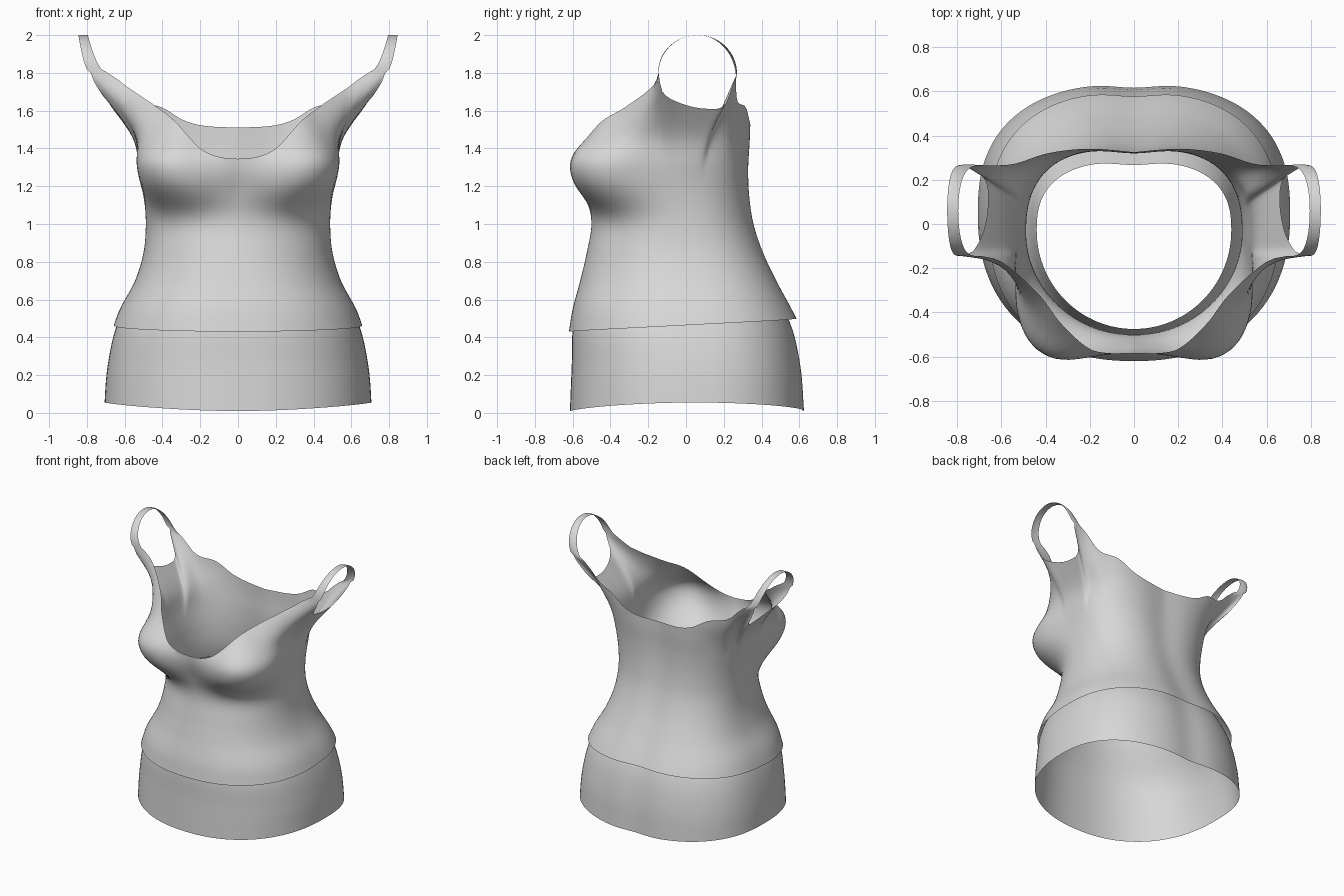
import bpy, bmesh
from math import sin, cos, radians, pi, exp, sqrt
from mathutils import Vector

cube = bpy.data.objects.get("Cube")
if cube:
    bpy.data.objects.remove(cube)

fabric = bpy.data.materials.new("light_grey_fabric")
fabric.use_nodes = True
GREY = (0.68, 0.68, 0.68, 1)
fabric.diffuse_color = GREY
fabric.node_tree.nodes["Principled BSDF"].inputs["Base Color"].default_value = GREY


def spline(rows, key):
    """Smooth interpolation of table rows whose first column is the key."""
    last = len(rows) - 1
    key = min(max(key, rows[0][0]), rows[last][0])
    i = max(k for k in range(last) if rows[k][0] <= key)

    def slope(k, c):
        a, b = rows[max(k - 1, 0)], rows[min(k + 1, last)]
        return (b[c] - a[c]) / (b[0] - a[0])

    a, b = rows[i], rows[i + 1]
    h = b[0] - a[0]
    t = (key - a[0]) / h
    s = t * t * (3 - 2 * t)
    return [a[c] * (1 - s) + b[c] * s
            + h * t * (1 - t) * ((1 - t) * slope(i, c) - t * slope(i + 1, c))
            for c in range(1, len(a))]


# Section tables: height, half width, front y, back y, centre y,
# squareness of the front half, squareness of the back half
BODICE = [
    (0.43, 0.67, -0.62, 0.63, 0.02, 2.3, 2.5),
    (0.55, 0.625, -0.60, 0.57, 0.01, 2.3, 2.5),
    (0.70, 0.545, -0.56, 0.49, 0.0, 2.2, 2.5),
    (0.85, 0.50, -0.525, 0.42, -0.02, 2.1, 2.5),
    (1.00, 0.488, -0.50, 0.37, -0.04, 2.0, 2.5),
    (1.15, 0.497, -0.515, 0.345, -0.07, 2.4, 2.7),
    (1.30, 0.52, -0.545, 0.335, -0.1, 2.9, 3.0),
    (1.45, 0.54, -0.53, 0.335, -0.1, 2.7, 3.3),
    (1.60, 0.61, -0.42, 0.325, -0.1, 2.5, 3.5),
    (1.80, 0.72, -0.30, 0.29, -0.1, 2.5, 3.5),
]
SKIRT = [
    (0.0, 0.71, -0.615, 0.635, 0.05, 2.3, 2.5),
    (0.25, 0.69, -0.605, 0.615, 0.04, 2.3, 2.5),
    (0.48, 0.635, -0.595, 0.56, 0.02, 2.3, 2.5),
    (0.75, 0.49, -0.52, 0.42, 0.0, 2.1, 2.5),
    (0.95, 0.44, -0.475, 0.285, -0.03, 2.0, 2.6),
]
# Top edge from front centre to back centre: angle, x, y, z
EDGE = [
    (0, 0.0, -0.585, 1.345),
    (11, 0.1, -0.585, 1.355),
    (23, 0.2, -0.565, 1.40),
    (43, 0.33, -0.45, 1.54),
    (60, 0.43, -0.32, 1.62),
    (76, 0.60, -0.17, 1.735),
    (81, 0.69, -0.145, 1.80),
    (85, 0.78, -0.145, 1.80),
    (88, 0.73, -0.125, 1.70),
    (94, 0.68, -0.03, 1.64),
    (103, 0.66, 0.11, 1.61),
    (110, 0.68, 0.21, 1.635),
    (115, 0.765, 0.267, 1.79),
    (119, 0.67, 0.265, 1.765),
    (125, 0.55, 0.27, 1.655),
    (135, 0.41, 0.315, 1.62),
    (146, 0.29, 0.335, 1.55),
    (158, 0.18, 0.34, 1.52),
    (180, 0.0, 0.325, 1.51),
]


def section(table, deg, z):
    """Point on a rounded section, at an angle measured from the front."""
    w, front, back, mid, front_n, back_n = spline(table, z)
    s, c = sin(radians(deg)), cos(radians(deg))
    if deg in (0, 180):
        s = 0.0
    depth, n = (mid - front, front_n) if c > 0 else (back - mid, back_n)
    r = (abs(s / w) ** n + abs(c / depth) ** n) ** (-1 / n)
    p = Vector((r * s, mid - r * c, z))
    if c < 0:  # shallow hollow along the spine
        p.y -= 0.018 * exp(-(p.x / 0.13) ** 2)
    return p


def bodice_base(deg, z):
    """Section of the bodice, swelling outward at the bust."""
    swell = 0.115 * exp(-((deg - 38) / 28) ** 2 - abs((z - 1.27) / 0.165) ** 3)
    out = Vector((sin(radians(deg)) if deg else 0, -cos(radians(deg)), 0))
    return section(BODICE, deg, z) + out * swell


def bodice_point(deg, t):
    edge = Vector(spline(EDGE, deg))
    hem = 0.465 - 0.035 * cos(radians(deg))
    z = hem + (edge.z - hem) * t
    pull = max(0, (z - edge.z + 0.4) / 0.4) ** 2
    p = bodice_base(deg, z) + (edge - bodice_base(deg, edge.z)) * pull
    if deg == 180:
        p.x = 0
    return p


def skirt_point(deg, t):
    hem = 0.01 + 0.045 * sin(radians(deg)) ** 2
    return section(SKIRT, deg, hem + (0.95 - hem) * t)


def quads(bm, rows):
    for low, high in zip(rows, rows[1:]):
        for j in range(len(low) - 1):
            bm.faces.new((low[j], low[j + 1], high[j + 1], high[j]))


def sheet(bm, point, angles, steps):
    rows = [[bm.verts.new(point(a, i / steps)) for a in angles]
            for i in range(steps + 1)]
    quads(bm, rows)
    return rows


def finish(name, bm):
    mesh = bpy.data.meshes.new(name)
    bm.to_mesh(mesh)
    bm.free()
    mesh.materials.append(fabric)
    obj = bpy.data.objects.new(name, mesh)
    bpy.context.collection.objects.link(obj)
    mirror = obj.modifiers.new("mirror", "MIRROR")
    mirror.use_clip = True
    bpy.ops.object.select_all(action="DESELECT")
    obj.select_set(True)
    bpy.context.view_layer.objects.active = obj
    bpy.ops.object.shade_smooth()


# Bodice columns, with exact columns where the straps begin and end
angles = [0.0]
for stop, count in ((81, 30), (85, 3), (115, 20), (119, 3), (180, 26)):
    start = angles[-1]
    angles += [start + (stop - start) * k / count for k in range(1, count + 1)]
bm = bmesh.new()
top = sheet(bm, bodice_point, angles, 48)[-1]

# Shoulder strap looping from the front of the armhole to the back
front = top[30:34]
back = top[53:57][::-1]
loop = [front]
for k in range(1, 32):
    a = pi * k / 32
    row = []
    for j in range(4):
        p = front[j].co.lerp(back[j].co, (1 - cos(a)) / 2)
        p.x += (0.795 + 0.05 * j / 3 - p.x) * sqrt(sin(a))
        p.z += (2.0 - p.z) * sin(a)
        row.append(bm.verts.new(p))
    loop.append(row)
loop.append(back)
quads(bm, loop)
finish("bodice_with_straps", bm)

# Underskirt, rising inside the bodice to the waist
bm = bmesh.new()
sheet(bm, skirt_point, [180 * k / 60 for k in range(61)], 24)
finish("underskirt", bm)
